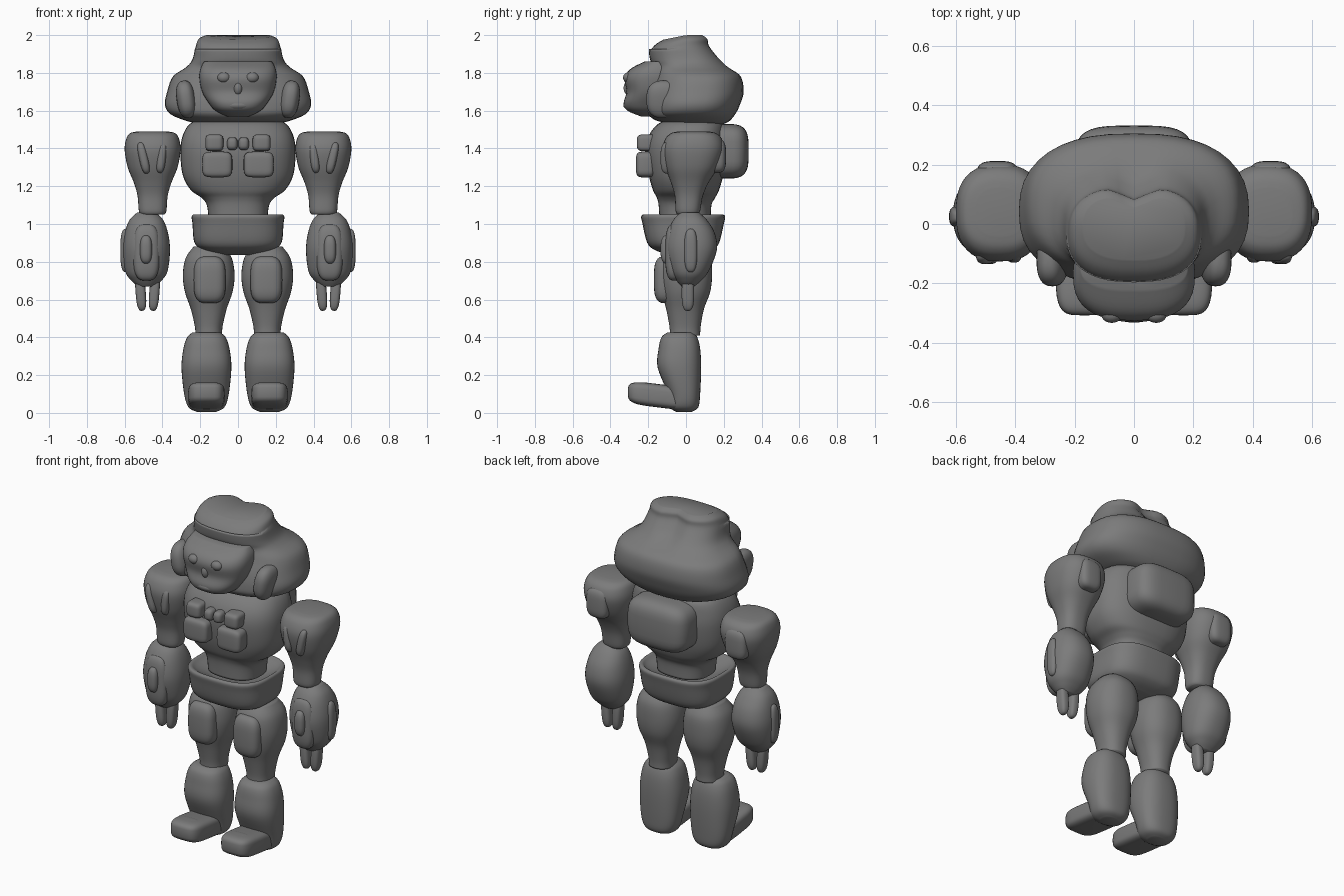
import bpy
import bmesh
from math import cos, sin, pi, exp, copysign
from mathutils import Matrix, Vector

default_cube = bpy.data.objects.get("Cube")
if default_cube:
    bpy.data.objects.remove(default_cube, do_unlink=True)

# One plain grey for the whole figure
GREY = (0.2, 0.2, 0.2, 1)
grey = bpy.data.materials.new("plain_grey")
grey.use_nodes = True
grey.diffuse_color = GREY
grey.node_tree.nodes["Principled BSDF"].inputs["Base Color"].default_value = GREY


def power(value, exponent):
    return copysign(abs(value) ** exponent, value)


def finish(name, bm, location=(0, 0, 0)):
    """Turn a bmesh into a smooth grey object."""
    bmesh.ops.recalc_face_normals(bm, faces=bm.faces)
    mesh = bpy.data.meshes.new(name)
    bm.to_mesh(mesh)
    bm.free()
    mesh.materials.append(grey)
    mesh.shade_smooth()
    part = bpy.data.objects.new(name, mesh)
    part.location = location
    bpy.context.collection.objects.link(part)
    return part


def spline(rows, steps=5):
    """Smooth the profile rows with a Catmull-Rom curve."""
    points = [Vector(row) for row in rows]
    points = [points[0]] + points + [points[-1]]
    smooth = []
    for a, b, c, d in zip(points, points[1:], points[2:], points[3:]):
        for step in range(steps):
            t = step / steps
            smooth.append(b + (c - a) * t / 2
                          + (a * 2 - b * 5 + c * 4 - d) * t * t / 2
                          + (b * 3 - a - c * 3 + d) * t ** 3 / 2)
    return smooth + [points[-1]]


def loft(name, rows, x=0, square=2.2, sides=40):
    """Stack rounded rings; each row is height, y centre, x radius, y radius."""
    bm = bmesh.new()
    rings = []
    for z, cy, rx, ry in spline(rows):
        ring = []
        for i in range(sides):
            angle = 2 * pi * i / sides
            ring.append(bm.verts.new((rx * power(cos(angle), 2 / square),
                                      cy + ry * power(sin(angle), 2 / square), z)))
        rings.append(ring)
    for low, high in zip(rings, rings[1:]):
        for i in range(sides):
            j = (i + 1) % sides
            bm.faces.new((low[i], low[j], high[j], high[i]))
    bm.faces.new(rings[0])
    bm.faces.new(rings[-1])
    return finish(name, bm, (x, 0, 0))


def blob(name, location, size, round_power=1.0, turn=0, axis="Y"):
    """Ellipsoid, or a soft box when round_power is below one."""
    bm = bmesh.new()
    bmesh.ops.create_uvsphere(bm, u_segments=32, v_segments=20, radius=1)
    for v in bm.verts:
        v.co = [power(c, round_power) * s for c, s in zip(v.co, size)]
    bm.transform(Matrix.Rotation(turn, 4, axis))
    return finish(name, bm, location)


# Hood and crown, with a notch at the back of the crown
hood = loft("hood", [
    (1.53, .07, .2, .13), (1.545, .04, .27, .19), (1.58, .03, .355, .23),
    (1.63, .04, .387, .245), (1.7, .055, .375, .25), (1.78, .06, .345, .23),
    (1.83, .03, .275, .2), (1.87, 0, .242, .19), (1.94, -.03, .225, .165),
    (1.98, -.02, .21, .145), (2, -.01, .17, .11)], square=2.5)
for v in hood.data.vertices:
    if v.co.z > 1.8 and v.co.y > 0:
        fade = min(1, (v.co.z - 1.8) * 12)
        v.co.y -= .045 * fade * exp(-(v.co.x / .06) ** 2)
    if v.co.z > 1.93 and v.co.y < 0:
        v.co.z += v.co.y * .2

# Face
loft("face", [
    (1.57, -.17, .06, .07), (1.6, -.19, .12, .12), (1.64, -.19, .155, .14),
    (1.7, -.18, .19, .135), (1.77, -.17, .205, .155), (1.82, -.16, .2, .135),
    (1.86, -.14, .18, .08)], square=2.6)
blob("mouth", (0, -.295, 1.63), (.08, .037, .027))
blob("nose", (0, -.3, 1.72), (.025, .03, .04))

# Torso, backpack and belt
loft("torso", [
    (1.02, -.005, .155, .135), (1.1, -.005, .165, .14), (1.14, 0, .195, .155),
    (1.18, 0, .25, .175), (1.26, 0, .293, .197), (1.38, 0, .305, .213),
    (1.46, .005, .295, .205), (1.52, .02, .265, .18), (1.55, .03, .22, .14)],
    square=2.6)
blob("backpack", (0, .2, 1.385), (.2, .132, .145), .55)
loft("belt", [
    (.835, 0, .1, .08), (.86, -.01, .18, .15), (.9, -.015, .23, .19),
    (1, -.015, .241, .215), (1.04, -.015, .245, .222), (1.05, -.015, .23, .205),
    (1.03, -.01, .2, .18), (.99, -.01, .12, .11)], square=3)

for side, label in ((1, "left"), (-1, "right")):
    def mirrored(x, y, z):
        return (side * x, y, z)

    # Head details
    blob(label + "_ear", mirrored(.275, -.12, 1.66), (.05, .09, .1), .8, side * .15)
    blob(label + "_eye", mirrored(.075, -.305, 1.775), (.035, .028, .028))

    # Chest panels
    blob(label + "_chest_square", mirrored(.125, -.205, 1.43), (.048, .055, .045), .5)
    blob(label + "_chest_button", mirrored(.03, -.215, 1.425), (.028, .04, .034), .7)
    blob(label + "_chest_pocket", mirrored(.11, -.215, 1.315), (.08, .05, .068), .45)

    # Upper arm with raised ridges
    loft(label + "_upper_arm", [
        (1.05, .01, .062, .055), (1.07, .01, .073, .065), (1.15, .015, .08, .075),
        (1.22, .02, .1, .1), (1.3, .03, .132, .14), (1.39, .037, .148, .163),
        (1.45, .04, .14, .15), (1.48, .04, .12, .12), (1.49, .04, .08, .08)],
        x=side * .452, square=2.5)
    blob(label + "_arm_ridge_outer", mirrored(.5, -.095, 1.35), (.024, .04, .085), .7, side * .22)
    blob(label + "_arm_ridge_inner", mirrored(.405, -.09, 1.35), (.024, .04, .08), .7, -side * .12)
    blob(label + "_arm_back_ridge", mirrored(.46, .16, 1.36), (.07, .052, .09), .6)

    # Forearm with front plate and side fin
    loft(label + "_forearm", [
        (.67, .01, .045, .035), (.7, .015, .08, .065), (.75, .02, .112, .1),
        (.86, .028, .125, .135), (.95, .028, .115, .125), (1.02, .022, .09, .09),
        (1.06, .02, .05, .05)], x=side * .485, square=2.3)
    blob(label + "_forearm_plate", mirrored(.485, -.06, .85), (.07, .05, .15), .65)
    blob(label + "_forearm_stud", mirrored(.487, -.1, .865), (.032, .035, .075), .75)
    blob(label + "_forearm_fin", mirrored(.595, .025, .86), (.028, .035, .115), .75)

    # Fingers
    for finger, x, lean in (("inner", .443, -.08), ("outer", .515, .08)):
        blob(label + "_" + finger + "_finger", mirrored(x, .01, .635),
             (.027, .033, .095), .7, side * lean)

    # Thigh and knee pad
    loft(label + "_thigh", [
        (.41, -.005, .07, .08), (.46, -.005, .074, .083), (.55, -.005, .095, .1),
        (.64, 0, .126, .128), (.73, 0, .137, .138), (.82, 0, .122, .13),
        (.88, 0, .08, .09)], x=side * .155, square=2.3)
    blob(label + "_knee_pad", mirrored(.15, -.1, .705), (.085, .07, .125), .6)

    # Shin and foot
    loft(label + "_shin", [
        (.005, -.01, .05, .04), (.03, -.01, .095, .075), (.1, -.01, .118, .085),
        (.24, -.035, .132, .115), (.34, -.035, .122, .11), (.4, -.035, .102, .095),
        (.425, -.03, .075, .07)], x=side * .167, square=2.5)
    foot = blob(label + "_foot", mirrored(.167, -.14, .09), (.097, .168, .062), .5)
    for v in foot.data.vertices:
        v.co.z -= v.co.y * .12
    blob(label + "_toe_cap", mirrored(.167, -.24, .11), (.082, .062, .052), .55)
